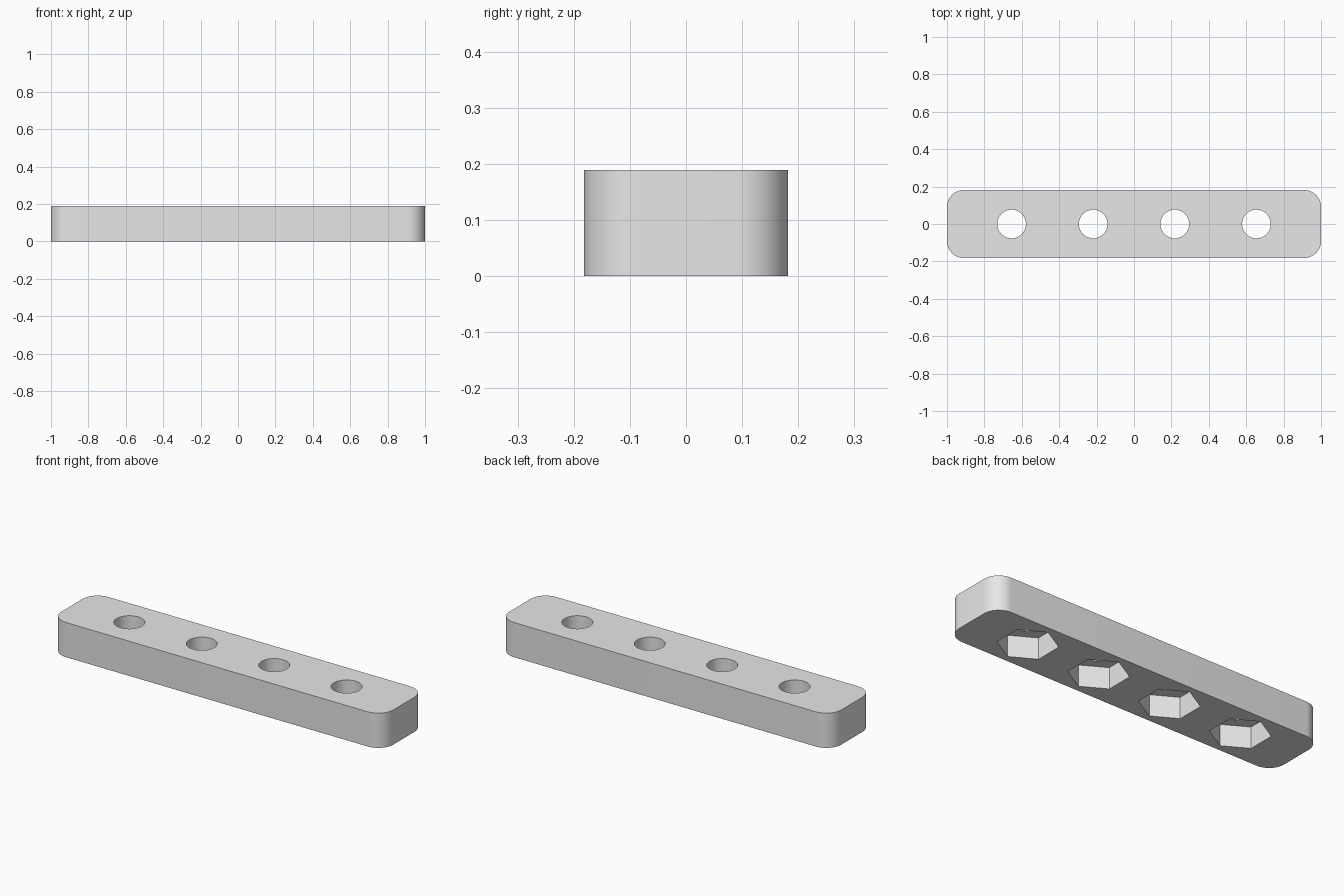
import bpy, bmesh, math
from mathutils import Matrix, Vector

if "Cube" in bpy.data.objects:
    bpy.data.objects.remove(bpy.data.objects["Cube"], do_unlink=True)

HALF_LENGTH, HALF_WIDTH, HEIGHT = 1.0, 0.182, 0.189
CORNER_RADIUS = 0.091
SPACING, HOLE_RADIUS = 0.4364, 0.0765
NUT_RADIUS, NUT_DEPTH = 0.148, 0.116

grey = bpy.data.materials.new("light_grey")
grey.use_nodes = True
grey.diffuse_color = (0.8, 0.8, 0.8, 1)
grey.node_tree.nodes["Principled BSDF"].inputs["Base Color"].default_value = (0.8, 0.8, 0.8, 1)


def make_object(name, bm):
    bmesh.ops.recalc_face_normals(bm, faces=bm.faces)
    mesh = bpy.data.meshes.new(name)
    bm.to_mesh(mesh)
    bm.free()
    mesh.materials.append(grey)
    obj = bpy.data.objects.new(name, mesh)
    bpy.context.collection.objects.link(obj)
    return obj


def prism_row(name, radius, sides, bottom, top):
    """One upright prism at each of the four hole positions."""
    bm = bmesh.new()
    for i in range(4):
        centre = Vector(((i - 1.5) * SPACING, 0, (bottom + top) / 2))
        turn = Matrix.Rotation(math.pi / 2, 4, "Z")
        ring = [turn @ Vector((radius * math.cos(k * math.tau / sides),
                               radius * math.sin(k * math.tau / sides), 0))
                for k in range(sides)]
        verts = [bm.verts.new(p + centre - Vector((0, 0, (top - bottom) / 2))) for p in ring]
        face = bm.faces.new(verts)
        out = bmesh.ops.extrude_face_region(bm, geom=[face])
        moved = [v for v in out["geom"] if isinstance(v, bmesh.types.BMVert)]
        bmesh.ops.translate(bm, verts=moved, vec=(0, 0, top - bottom))
    obj = make_object(name, bm)
    obj.hide_render = True
    return obj


# Bar body: a block with rounded upright edges
bm = bmesh.new()
bmesh.ops.create_cube(bm, size=1)
bmesh.ops.scale(bm, verts=bm.verts, vec=(2 * HALF_LENGTH, 2 * HALF_WIDTH, HEIGHT))
bmesh.ops.translate(bm, verts=bm.verts, vec=(0, 0, HEIGHT / 2))
upright = [e for e in bm.edges if abs(e.verts[0].co.z - e.verts[1].co.z) > HEIGHT / 2]
bmesh.ops.bevel(bm, geom=upright, offset=CORNER_RADIUS, segments=14,
                profile=0.5, affect="EDGES")
bar = make_object("mounting_bar", bm)

# Round through holes and hexagonal nut pockets in the underside
cutters = [
    prism_row("bolt_hole_cutter", HOLE_RADIUS, 64, -0.1, HEIGHT + 0.1),
    prism_row("nut_pocket_cutter", NUT_RADIUS, 6, -0.1, NUT_DEPTH),
]
for cutter in cutters:
    mod = bar.modifiers.new(cutter.name, "BOOLEAN")
    mod.operation = "DIFFERENCE"
    mod.solver = "EXACT"
    mod.object = cutter

# Bake the cuts, then drop the cutters
bpy.context.view_layer.update()
graph = bpy.context.evaluated_depsgraph_get()
cut_mesh = bpy.data.meshes.new_from_object(bar.evaluated_get(graph))
bar.modifiers.clear()
bar.data = cut_mesh
for cutter in cutters:
    bpy.data.objects.remove(cutter, do_unlink=True)

# Smooth the rounded walls and keep the rims crisp
for obj in bpy.context.selected_objects:
    obj.select_set(False)
bar.select_set(True)
bpy.context.view_layer.objects.active = bar
bpy.ops.object.shade_smooth_by_angle(angle=math.radians(30))
